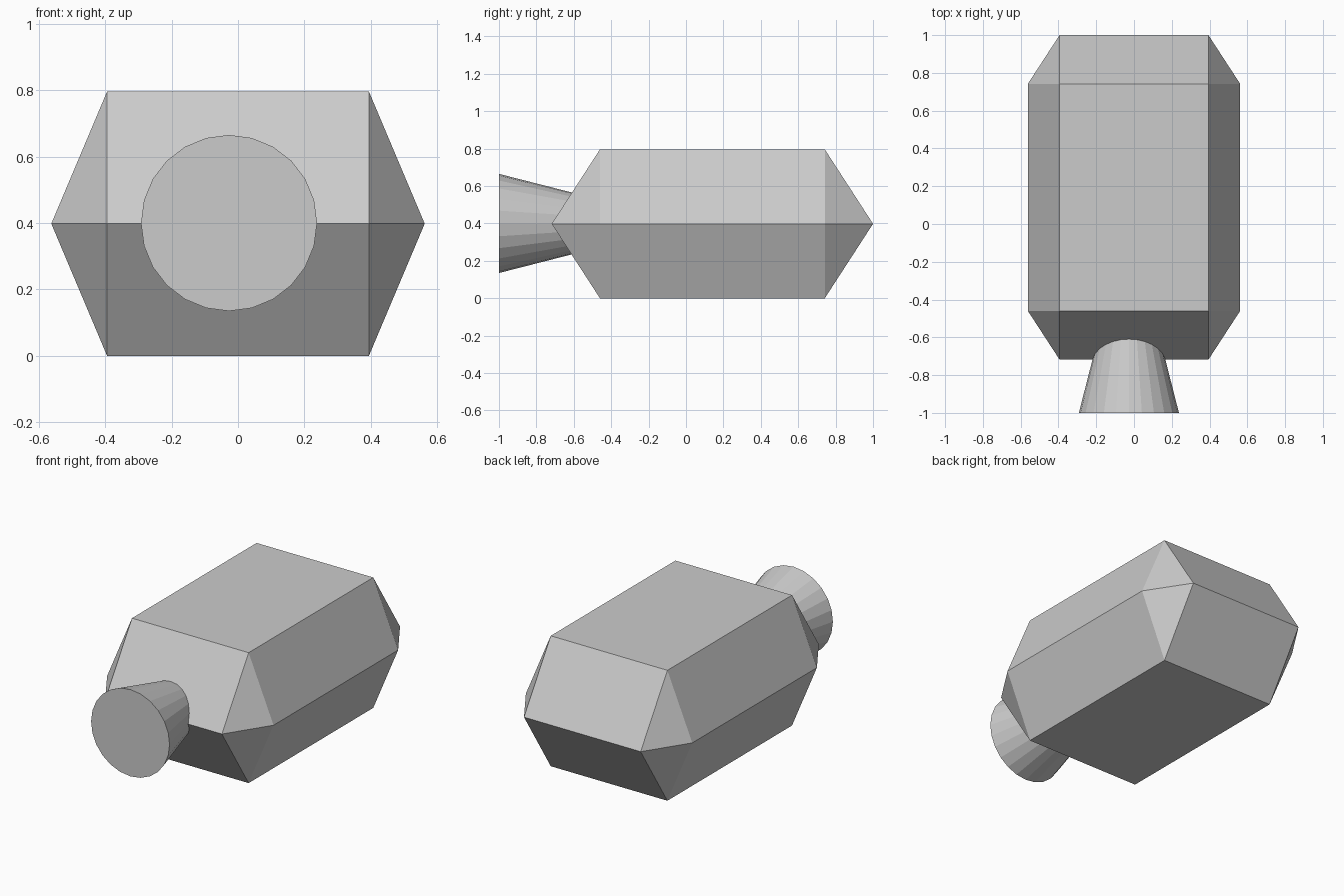
import bpy, bmesh, math

if "Cube" in bpy.data.objects:
    bpy.data.objects.remove(bpy.data.objects["Cube"])

MID = 0.398            # height of the widest line
HX, Y0, Y1 = 0.394, -0.46, 0.742   # top and bottom rectangle
SIDE, END = 0.168, 0.258           # bulge at the sides and ends


def new_object(name, bm):
    bmesh.ops.recalc_face_normals(bm, faces=bm.faces)
    mesh = bpy.data.meshes.new(name)
    bm.to_mesh(mesh)
    bm.free()
    obj = bpy.data.objects.new(name, mesh)
    bpy.context.collection.objects.link(obj)
    return obj


# Body: flat top and bottom rectangles bulging out to a middle octagon
bm = bmesh.new()
corners = [(-1, Y0, -1), (1, Y0, -1), (1, Y1, 1), (-1, Y1, 1)]
caps = [[bm.verts.new((sx * HX, y, z)) for sx, y, _ in corners]
        for z in (0, 2 * MID)]
ends = [bm.verts.new((sx * HX, y + sy * END, MID)) for sx, y, sy in corners]
sides = [bm.verts.new((sx * (HX + SIDE), y, MID)) for sx, y, _ in corners]
for cap in caps:
    bm.faces.new(cap)
    for i in range(4):
        j = (i + 1) % 4
        bm.faces.new((cap[i], ends[i], sides[i]))
        ring = sides if i % 2 else ends
        bm.faces.new((cap[i], cap[j], ring[j], ring[i]))
new_object("body", bm)

# Nozzle: capped tapered cylinder flaring towards the front
bpy.ops.mesh.primitive_cone_add(
    vertices=24, radius1=0.265, radius2=0.127, depth=0.54,
    location=(-0.027, -0.73, MID + 0.002), rotation=(-math.pi / 2, 0, 0))
bpy.context.object.name = "nozzle"
